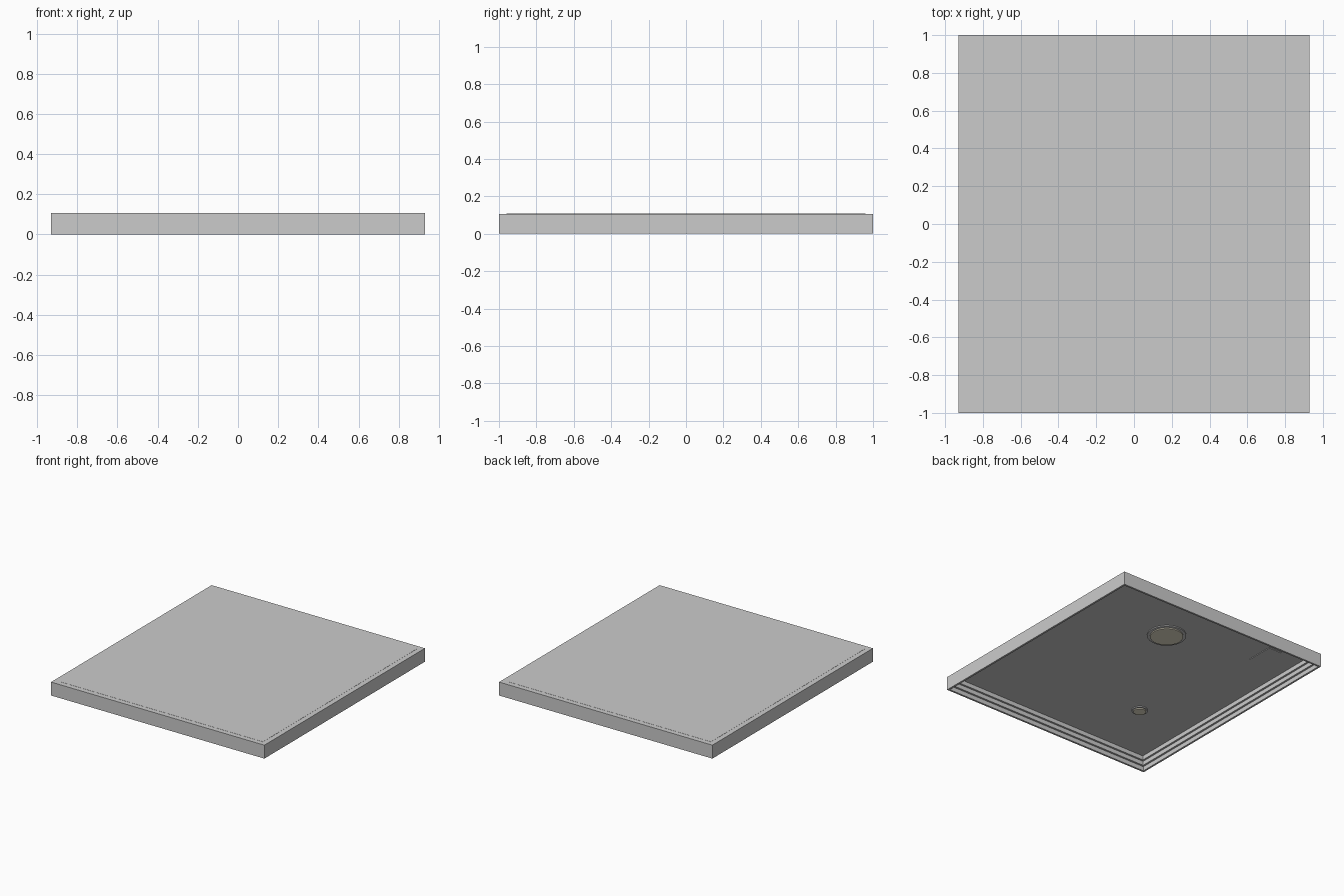
import bpy, bmesh

if "Cube" in bpy.data.objects:
    bpy.data.objects.remove(bpy.data.objects["Cube"])

HX, HY, TOP = 0.93, 1.0, 0.107
CEIL = 0.1


def material(name, rgb):
    m = bpy.data.materials.new(name)
    m.diffuse_color = (*rgb, 1)
    m.use_nodes = True
    m.node_tree.nodes["Principled BSDF"].inputs["Base Color"].default_value = m.diffuse_color
    return m


white = material("plaster_white", (0.82, 0.82, 0.79))
grey = material("panel_grey", (0.52, 0.52, 0.52))
lamp = material("lamp_cream", (0.8, 0.75, 0.6))


def finish(name, bm, mat):
    bmesh.ops.recalc_face_normals(bm, faces=bm.faces)
    me = bpy.data.meshes.new(name)
    bm.to_mesh(me)
    bm.free()
    ob = bpy.data.objects.new(name, me)
    bpy.context.collection.objects.link(ob)
    me.materials.append(mat)
    return ob


def box(name, x, y, z0, z1, sx, sy, mat):
    bm = bmesh.new()
    bmesh.ops.create_cube(bm, size=1)
    for v in bm.verts:
        v.co = (x + v.co.x * sx, y + v.co.y * sy, (z0 + z1) / 2 + v.co.z * (z1 - z0))
    return finish(name, bm, mat)


def frame(name, profile, mat):
    """Sweep a closed (inset, height) profile around the rectangle."""
    bm = bmesh.new()
    rings = [[bm.verts.new((sx * (HX - d), sy * (HY - d), z)) for d, z in profile]
             for sx, sy in ((-1, -1), (1, -1), (1, 1), (-1, 1))]
    n = len(profile)
    for i in range(4):
        a, b = rings[i], rings[(i + 1) % 4]
        for j in range(n):
            k = (j + 1) % n
            bm.faces.new((a[j], b[j], b[k], a[k]))
    return finish(name, bm, mat)


def disc(name, x, y, r, z0, z1, mat):
    bpy.ops.mesh.primitive_cylinder_add(vertices=32, radius=r, depth=z1 - z0,
                                        location=(x, y, (z0 + z1) / 2))
    ob = bpy.context.object
    ob.name = name
    ob.data.materials.append(mat)
    bpy.ops.object.shade_smooth_by_angle()
    return ob


# Outer frame with a three-step moulding on the inside
frame("stepped_frame", [(0, 0), (0.015, 0), (0.015, 0.034), (0.03, 0.034),
                        (0.03, 0.067), (0.045, 0.067), (0.045, TOP - 0.001),
                        (0, TOP - 0.001)], white)

# Flat panel closing the top
box("panel", 0, 0, CEIL, TOP, 2 * (HX - 0.04), 2 * (HY - 0.04), grey)

# Round fittings on the underside: wide collar with a smaller lens
for name, x, y, r, ri in (("large_light", 0.11, 0.50, 0.142, 0.12),
                          ("small_fitting", -0.44, -0.46, 0.058, 0.046)):
    disc(name + "_collar", x, y, r, CEIL - 0.008, CEIL + 0.002, grey)
    disc(name + "_lens", x, y, ri, CEIL - 0.016, CEIL - 0.006, lamp)

# Access hatch
box("hatch", -0.63, 0.73, CEIL - 0.005, CEIL + 0.002, 0.11, 0.22, grey)
